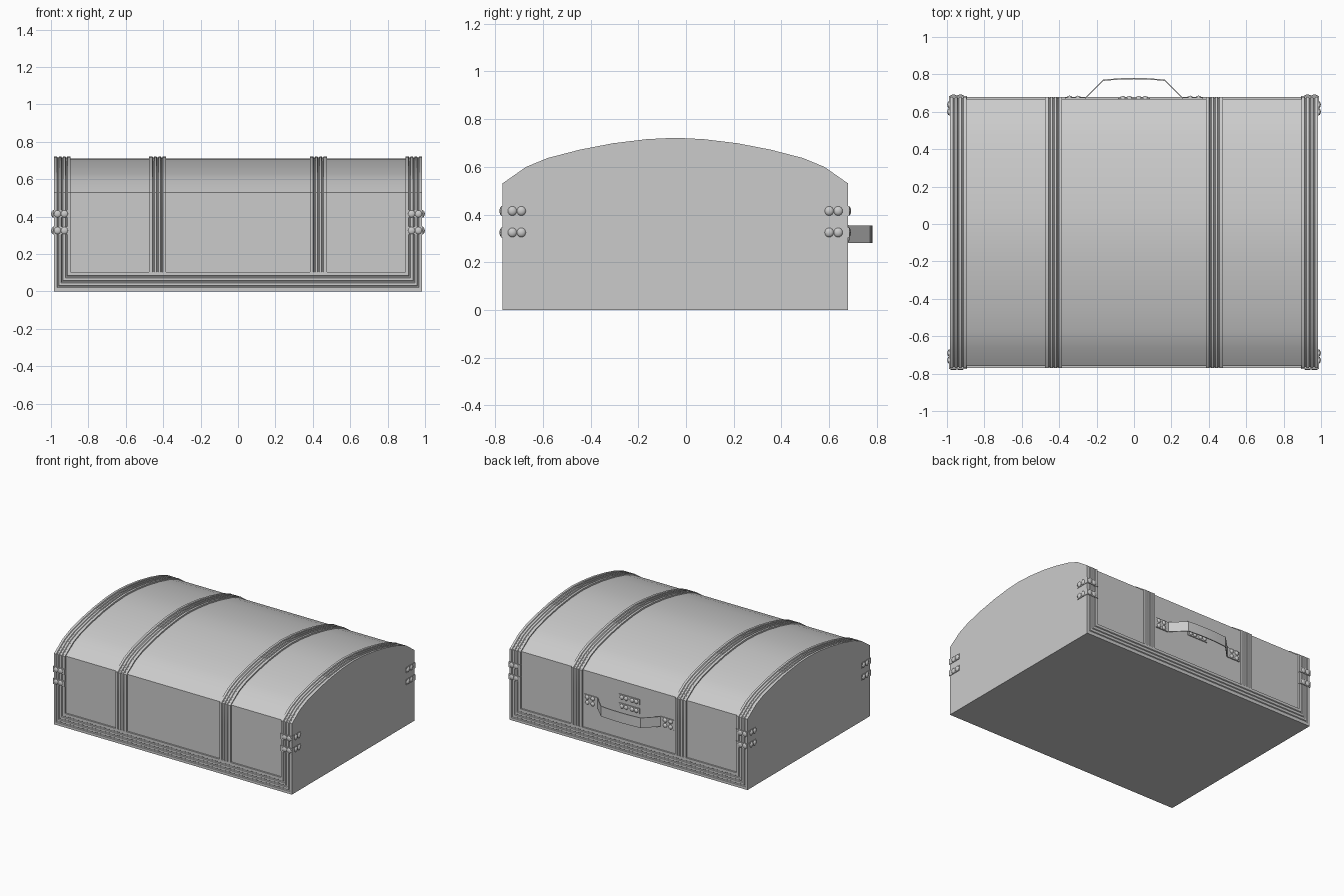
import bpy, bmesh
from mathutils import Matrix, Vector

if "Cube" in bpy.data.objects:
    bpy.data.objects.remove(bpy.data.objects["Cube"])

X, YC, HALF = 0.985, -0.045, 0.725      # half length, profile centre, half depth
SEAM, DEPTH, BAND, FRAME = 0.37, 0.012, 0.09, 0.105
ARCH = [(.725, .53), (.625, .6), (.535, .637), (.4, .672), (.26, .699), (.12, .716)]


def finish(name, bm, angle=0.6):
    bmesh.ops.remove_doubles(bm, verts=bm.verts, dist=1e-5)
    bmesh.ops.recalc_face_normals(bm, faces=bm.faces)
    me = bpy.data.meshes.new(name)
    bm.to_mesh(me)
    bm.free()
    ob = bpy.data.objects.new(name, me)
    bpy.context.collection.objects.link(ob)
    bpy.ops.object.select_all(action='DESELECT')
    ob.select_set(True)
    bpy.context.view_layer.objects.active = ob
    bpy.ops.object.shade_smooth_by_angle(angle=angle)
    return ob


def lid_path(inset):
    # domed outline from seam to seam, shrunk inwards by inset
    half = [(HALF - inset, SEAM)] + [
        (u * (1 - inset / HALF), z - inset * (z - .53) / .192) for u, z in ARCH]
    return ([(YC - u, z) for u, z in half] + [(YC, .722 - inset)]
            + [(YC + u, z) for u, z in reversed(half)])


def ridges(width):
    # (distance from outer edge, inset) for four rounded ribs
    step = width / 4
    pts = [(0, DEPTH)]
    for k in range(4):
        a = k * step
        pts += [(a + .1 * step, .006), (a + .25 * step, 0),
                (a + .75 * step, 0), (a + .9 * step, .006)]
    pts[1], pts[-1] = (0, 0), (width, 0)
    return pts + [(width, DEPTH)]


def grid(bm, rows):
    vs = [[bm.verts.new(p) for p in row] for row in rows]
    for a, b in zip(vs, vs[1:]):
        for i in range(len(a) - 1):
            bm.faces.new((a[i], a[i + 1], b[i + 1], b[i]))


def prism(name, outline):
    bm = bmesh.new()
    f = bm.faces.new([bm.verts.new((-X, y, z)) for y, z in outline])
    r = bmesh.ops.extrude_face_region(bm, geom=[f])
    bmesh.ops.translate(bm, vec=(2 * X, 0, 0),
                        verts=[v for v in r['geom'] if isinstance(v, bmesh.types.BMVert)])
    return finish(name, bm)


def box(bm, lo, hi):
    lo, hi = Vector(lo), Vector(hi)
    size = [abs(c) for c in hi - lo]
    bmesh.ops.create_cube(bm, size=1, matrix=Matrix.Translation((lo + hi) / 2)
                          @ Matrix.Diagonal((*size, 1)))


def bolt(bm, pos, scale):
    bmesh.ops.create_uvsphere(bm, u_segments=12, v_segments=8, radius=1,
                              matrix=Matrix.Translation(pos) @ Matrix.Diagonal((*scale, 1)))


# main box and domed lid
u = HALF - DEPTH
prism("chest_body", [(YC - u, 0), (YC - u, SEAM), (YC + u, SEAM), (YC + u, 0)])
prism("chest_lid", lid_path(DEPTH))

# ribbed bands over the lid and down the front and back, mitred into the frame
for label, edge, sign, corner in (("left_end", -X, 1, True), ("left_middle", -.475, 1, False),
                                  ("right_middle", .475, -1, False), ("right_end", X, -1, True)):
    bm = bmesh.new()
    grid(bm, [[(edge + sign * d, y, z) for y, z in lid_path(i)] for d, i in ridges(BAND)])
    finish(label + "_lid_band", bm)
    bm = bmesh.new()
    for s in (-1, 1):
        grid(bm, [[(edge + sign * d, YC + s * (HALF - i), z)
                   for z in (d * FRAME / BAND if corner else FRAME, SEAM)]
                  for d, i in ridges(BAND)])
    finish(label + "_body_band", bm)

# ribbed bottom rails
for label, s in (("front", -1), ("back", 1)):
    bm = bmesh.new()
    grid(bm, [[(sx * (X - d * BAND / FRAME), YC + s * (HALF - i), d) for sx in (-1, 1)]
              for d, i in ridges(FRAME)])
    finish(label + "_bottom_rail", bm)

# riveted corner straps above and below the seam
bm = bmesh.new()
for sx in (-1, 1):
    for sy in (-1, 1):
        wall = YC + sy * HALF
        for z in (.415, .325):
            box(bm, (sx * .893, wall + sy * .005, z - .021),
                (sx * (X + .004), wall - sy * .012, z + .021))
            box(bm, (sx * (X - .01), wall + sy * .005, z - .021),
                (sx * (X + .004), wall - sy * .1, z + .021))
            for d in (.02, .057):
                bolt(bm, (sx * (X - d), wall + sy * .002, z), (.02, .01, .02))
            for d in (.042, .08):
                bolt(bm, (sx * (X + .001), wall - sy * d, z), (.013, .02, .02))
finish("corner_straps", bm)

# carrying handle: flat strap standing off the back
back = YC + HALF - DEPTH
path = [(-.37, back), (-.262, back), (-.165, .765), (-.08, .772), (0, .774)]
path += [(-x, y) for x, y in reversed(path[:-1])]
bm = bmesh.new()
loop = [[(x, y, .28), (x, y, .355), (x, y + .007, .355), (x, y + .007, .28), (x, y, .28)]
        for x, y in path]
grid(bm, loop)
finish("back_handle", bm)

# handle rivets and central catch plates
bm = bmesh.new()
for sx in (-1, 1):
    for x in (.3, .345):
        for z in (.298, .337):
            bolt(bm, (sx * x, back + .006, z), (.016, .012, .016))
finish("handle_rivets", bm)
bm = bmesh.new()
for z in (.412, .345):
    box(bm, (-.085, back - .005, z - .021), (.085, back + .006, z + .021))
    for x in (-.06, -.025, .025, .06):
        bolt(bm, (x, back + .005, z), (.016, .011, .016))
finish("back_catch", bm)
